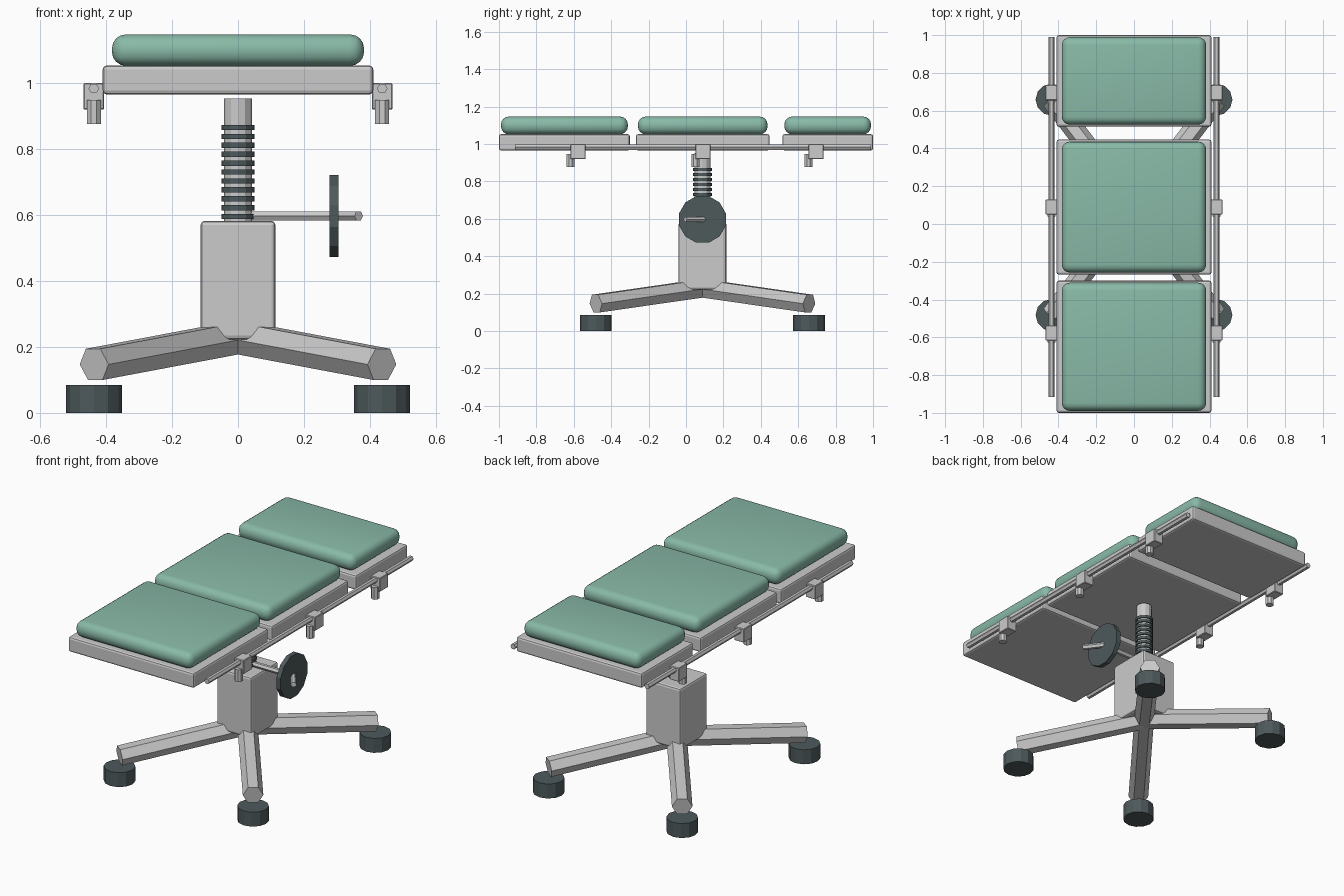
import bpy, bmesh, math
from mathutils import Vector, Matrix

if "Cube" in bpy.data.objects:
    bpy.data.objects.remove(bpy.data.objects["Cube"])


def material(name, rgb):
    m = bpy.data.materials.new(name)
    m.diffuse_color = (*rgb, 1)
    m.use_nodes = True
    m.node_tree.nodes["Principled BSDF"].inputs["Base Color"].default_value = m.diffuse_color
    return m


GREEN = material("green_vinyl", (0.25, 0.49, 0.39))
DARK = material("dark_rubber", (0.075, 0.10, 0.105))
CY = 0.088  # y of the pedestal axis


def finish(name, bm, mat=None):
    bmesh.ops.recalc_face_normals(bm, faces=bm.faces)
    me = bpy.data.meshes.new(name)
    bm.to_mesh(me)
    bm.free()
    ob = bpy.data.objects.new(name, me)
    bpy.context.collection.objects.link(ob)
    if mat:
        me.materials.append(mat)
    return ob


def box(name, x, y, z, bevel=0, segments=2, mat=None, smooth=False):
    """Box from (min, max) ranges with optional rounded edges."""
    bm = bmesh.new()
    size = [r[1] - r[0] for r in (x, y, z)]
    mid = [(r[1] + r[0]) / 2 for r in (x, y, z)]
    bmesh.ops.create_cube(bm, size=1, matrix=Matrix.Translation(mid) @ Matrix.Diagonal((*size, 1)))
    if bevel:
        bmesh.ops.bevel(bm, geom=bm.edges[:], offset=bevel, segments=segments,
                        profile=0.5, affect='EDGES')
    for f in bm.faces:
        f.smooth = smooth
    return finish(name, bm, mat)


def rod(name, p, q, r, sides, mat=None, phase=0.0):
    """Flat-sided prism from p to q; phase 0 puts a corner out sideways."""
    p, q = Vector(p), Vector(q)
    d = (q - p).normalized()
    up = Vector((0, 0, 1)) if abs(d.z) < 0.9 else Vector((0, 1, 0))
    u = d.cross(up).normalized()
    v = u.cross(d)
    bm = bmesh.new()
    rings = []
    for c in (p, q):
        ring = []
        for i in range(sides):
            a = phase + 2 * math.pi * i / sides
            ring.append(bm.verts.new(c + r * (math.cos(a) * u + math.sin(a) * v)))
        rings.append(ring)
        bm.faces.new(ring)
    for i in range(sides):
        j = (i + 1) % sides
        bm.faces.new((rings[0][i], rings[0][j], rings[1][j], rings[1][i]))
    return finish(name, bm, mat)


# table sections: frame and padded cushion
for part, y0, y1 in (("foot", -1.0, -0.30), ("middle", -0.268, 0.447), ("head", 0.515, 1.0)):
    box(part + "_frame", (-0.41, 0.41), (y0, y1), (0.965, 1.053), 0.012)
    box(part + "_cushion", (-0.382, 0.382), (y0 + 0.011, y1 - 0.011), (1.052, 1.147),
        0.042, 4, GREEN, True)

# pedestal housing, lifting column and bellows rings
box("pedestal", (-0.113, 0.113), (CY - 0.128, CY + 0.128), (0.222, 0.582), 0.012)
rod("lift_column", (0, CY, 0.56), (0, CY, 0.953), 0.043, 12)
for i in range(11):
    z = 0.595 + 0.027 * i
    rod("column_ring", (0, CY, z - 0.008), (0, CY, z + 0.008), 0.05, 12, DARK)

# hand wheel with axle and angled crank grip
rod("wheel_axle", (0, CY, 0.597), (0.304, CY, 0.597), 0.016, 6)
rod("hand_wheel", (0.277, CY, 0.597), (0.304, CY, 0.597), 0.129, 12, DARK, math.pi / 12)
rod("crank_grip", (0.29, CY + 0.012, 0.597), (0.366, -0.004, 0.597), 0.016, 6)

for s, side in ((-1, "left"), (1, "right")):
    # sloping legs and feet
    for t, end in ((-1, "front"), (1, "back")):
        x, y = s * 0.436, CY + t * 0.57
        rod(f"{end}_{side}_leg", (0, CY, 0.229), (x, y, 0.147), 0.055, 6)
        rod(f"{end}_{side}_foot", (x, y, 0), (x, y, 0.085), 0.085, 12, DARK)
    # side rail with clamps and clamp knobs
    x = s * 0.437
    rod(side + "_rail", (x, -0.915, 0.983), (x, 0.99, 0.983), 0.016, 6)
    for y in (-0.577, 0.09, 0.695):
        box(side + "_clamp", (x - 0.031, x + 0.031), (y - 0.04, y + 0.04), (0.919, 1.0), 0.003, 1)
        rod(side + "_clamp_knob", (x, y - 0.04, 0.876), (x, y - 0.04, 0.948), 0.023, 8,
            None, math.pi / 8)
